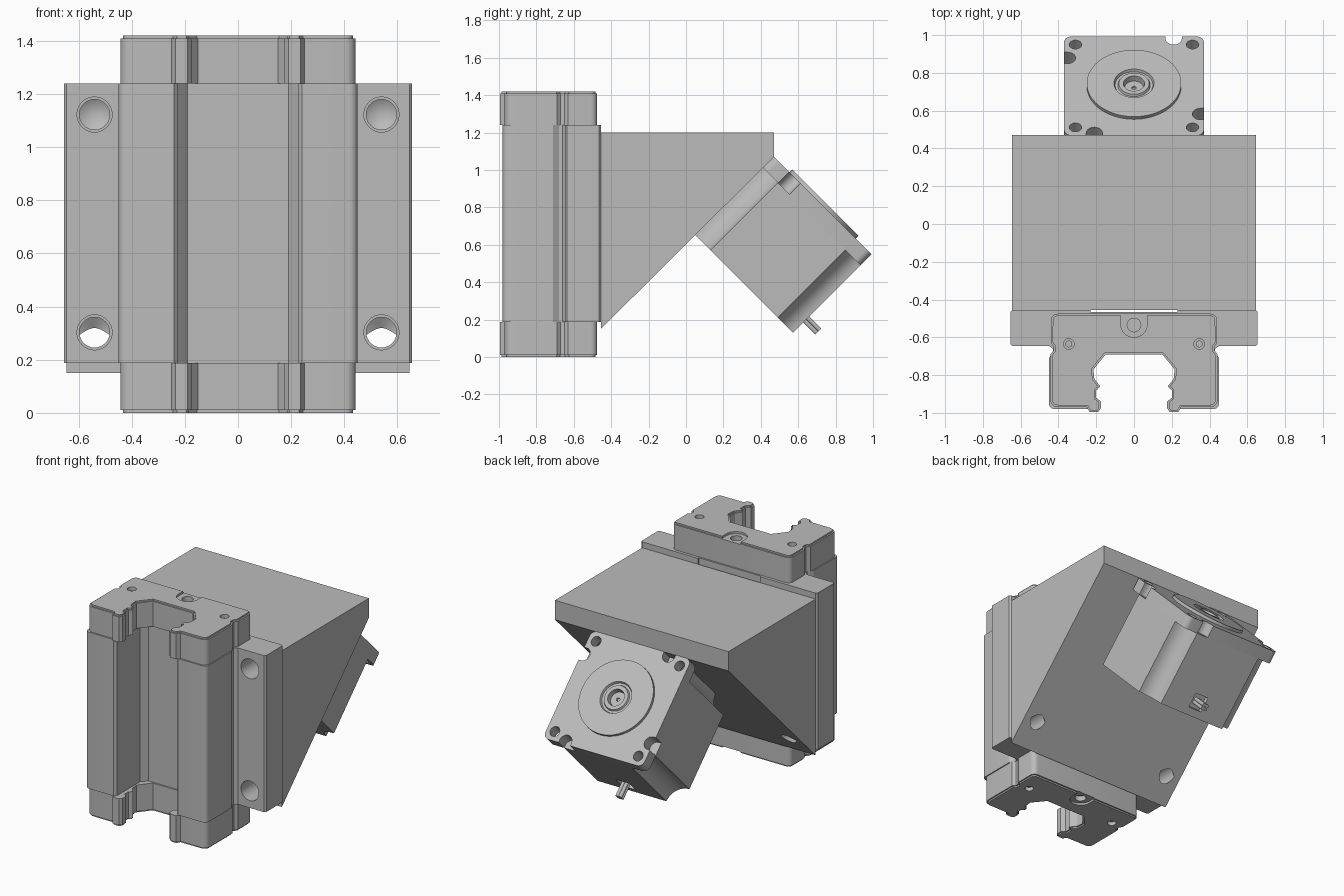
import bpy, bmesh, math
from mathutils import Matrix, Vector

cube = bpy.data.objects.get("Cube")
if cube:
    bpy.data.objects.remove(cube)

COLOR = (0.5, 0.5, 0.5, 1)
mat = bpy.data.materials.new("machined_grey")
mat.use_nodes = True
mat.diffuse_color = COLOR
mat.node_tree.nodes["Principled BSDF"].inputs["Base Color"].default_value = COLOR
parts = []


def finish(name, bm, matrix=Matrix(), cutters=()):
    """Make an object, subtract the cutters and place it."""
    bmesh.ops.recalc_face_normals(bm, faces=bm.faces)
    mesh = bpy.data.meshes.new(name)
    bm.to_mesh(mesh)
    bm.free()
    mesh.materials.append(mat)
    ob = bpy.data.objects.new(name, mesh)
    bpy.context.collection.objects.link(ob)
    for c in cutters:
        m = ob.modifiers.new("cut", 'BOOLEAN')
        m.object, m.solver = c, 'EXACT'
    if cutters:
        bpy.context.view_layer.update()
        ev = ob.evaluated_get(bpy.context.evaluated_depsgraph_get())
        baked = bpy.data.meshes.new_from_object(ev)
        ob.modifiers.clear()
        ob.data = baked
        for c in cutters:
            bpy.data.objects.remove(c)
    ob.matrix_world = matrix
    parts.append(ob)
    return ob


def prism_bm(points, z0, z1, rim=None):
    """Extrude an outline along z; rim adds a stepped, inset end plate."""
    bm = bmesh.new()
    near, far = (z1, z0) if rim == 'low' else (z0, z1)
    face = bm.faces.new([bm.verts.new((x, y, near)) for x, y in points])
    ext = bmesh.ops.extrude_face_region(bm, geom=[face])
    moved = [v for v in ext["geom"] if isinstance(v, bmesh.types.BMVert)]
    bmesh.ops.translate(bm, verts=moved, vec=(0, 0, far - near))
    bmesh.ops.recalc_face_normals(bm, faces=bm.faces)
    if rim:
        end = [f for f in bm.faces if abs(f.calc_center_median().z - far) < 1e-4]
        bmesh.ops.inset_region(bm, faces=end, thickness=0.01)
        ext = bmesh.ops.extrude_face_region(bm, geom=end)
        moved = [v for v in ext["geom"] if isinstance(v, bmesh.types.BMVert)]
        bmesh.ops.delete(bm, geom=end, context='FACES')
        bmesh.ops.translate(bm, verts=moved, vec=(0, 0, 0.01 if far > near else -0.01))
    return bm


def cutter(bm):
    ob = finish("cutter", bm)
    parts.remove(ob)
    ob.hide_render = True
    return ob


def lathe_bm(profile, steps=40):
    bm = bmesh.new()
    vs = [bm.verts.new((r, 0, z)) for r, z in profile]
    es = [bm.edges.new(p) for p in zip(vs, vs[1:])]
    bmesh.ops.spin(bm, geom=vs + es, cent=(0, 0, 0), axis=(0, 0, 1),
                   angle=math.tau, steps=steps, use_duplicate=False)
    bmesh.ops.remove_doubles(bm, verts=bm.verts, dist=1e-5)
    return bm


def rod(x, y, r, z0, z1):
    bm = lathe_bm([(0, z0), (r, z0), (r, z1), (0, z1)], 28)
    bm.transform(Matrix.Translation((x, y, 0)))
    return bm


def arc(cx, cy, r, a0, a1, n=6):
    angles = [math.radians(a0 + (a1 - a0) * i / n) for i in range(n + 1)]
    return [(cx + r * math.cos(a), cy + r * math.sin(a)) for a in angles]


def mirrored(half):
    return half + [(-x, y) for x, y in reversed(half)]


def quarters(corner):
    """Repeat one corner outline round the four corners."""
    pts = []
    for k in range(4):
        for x, y in corner:
            v = Matrix.Rotation(k * math.pi / 2, 2) @ Vector((x, y))
            pts.append((v.x, v.y))
    return pts


def drill(x, z):
    """Blind hole from the front with a conical bottom."""
    bm = lathe_bm([(0, -0.1), (0.066, -0.1), (0.066, 0.195), (0.057, 0.195),
                   (0.057, 0.34), (0, 0.375)], 32)
    bm.transform(Matrix.Translation((x, -0.65, z)) @ Matrix.Rotation(-math.pi / 2, 4, 'X'))
    return cutter(bm)


def drills():
    return [drill(x, z) for x in (-0.54, 0.54) for z in (0.303, 1.123)]


# Flanged carriage body
body = ([(0.23, -0.465), (0.23, -0.455), (0.645, -0.455), (0.655, -0.465),
         (0.655, -0.635), (0.645, -0.645), (0.45, -0.645)]
        + [(0.43, -0.66), (0.43, -0.68), (0.45, -0.71)]
        + arc(0.42, -0.95, 0.03, 0, -90)
        + [(0.24, -0.98), (0.225, -0.965), (0.225, -0.72), (0.19, -0.68)])
finish("carriage_body", prism_bm(mirrored(body), 0.188, 1.24), cutters=drills())

# End caps with stepped cover, screw sockets and grease port
cap = (arc(0.405, -0.51, 0.035, 90, 0)
       + [(0.44, -0.63), (0.425, -0.65), (0.425, -0.67), (0.443, -0.69)]
       + arc(0.403, -0.93, 0.04, 0, -90)
       + [(0.25, -0.97), (0.235, -0.995), (0.19, -0.995), (0.175, -0.975),
          (0.175, -0.94), (0.2, -0.92), (0.2, -0.88), (0.178, -0.86), (0.21, -0.82),
          (0.215, -0.77), (0.15, -0.69)])
slot = [(0.07, -0.44)] + arc(0, -0.53, 0.07, 0, -180, 16) + [(-0.07, -0.44)]
for name, z0, z1, rim, end, s in (("lower_end_cap", 0.01, 0.188, 'low', 0, 1),
                                  ("upper_end_cap", 1.24, 1.41, 'high', 1.42, -1)):
    def span(depth):
        return sorted((end - s * 0.02, end + s * depth))
    holes = [cutter(rod(x, -0.635, 0.028, *span(0.045))) for x in (-0.345, 0.345)]
    holes += [cutter(prism_bm(slot, *span(0.014))), cutter(rod(0, -0.535, 0.036, *span(0.05)))]
    finish(name, prism_bm(mirrored(cap), z0, z1, rim), cutters=holes)
    for x in (-0.345, 0.345):
        finish("cap_screw", rod(x, -0.635, 0.018, *sorted((end + s * 0.02, end + s * 0.05))))

# Wedge bracket: side outline extruded across x
wedge = [(-0.455, 0.15), (0.47, 1.07), (0.47, 1.2), (-0.455, 1.2)]
bm = prism_bm(wedge, -0.645, 0.645)
bm.transform(Matrix(((0, 0, 1, 0), (1, 0, 0, 0), (0, 1, 0, 0), (0, 0, 0, 1))))
finish("wedge_bracket", bm, cutters=drills())

# Motor, built upright and tilted onto the bracket slope
tilt = Matrix.Translation((0, 0.311, 0.391)) @ Matrix.Rotation(-math.pi / 4, 4, 'X')
H = 0.37
hollow = quarters(arc(H, H, 0.115, 270, 180, 8))
socket = prism_bm([(-0.05, H - 0.03), (0.05, H - 0.03), (0.05, 0.4), (-0.05, 0.4)], 0.05, 0.15)
finish("motor_body", prism_bm(hollow, 0, 0.51), tilt, [cutter(socket)])

plate_cuts = [cutter(rod(0, 0, 0.106, 0.55, 0.65))]
notch = [(0.253, 0.4)] + arc(0.21, 0.352, 0.043, 0, -180, 10) + [(0.167, 0.4)]
for k in range(4):
    turn = Matrix.Rotation(k * math.pi / 2, 4, 'Z')
    for bm in (rod(0.31, 0.31, 0.033, 0.45, 0.65), prism_bm(notch, 0.45, 0.65)):
        bm.transform(turn)
        plate_cuts.append(cutter(bm))
finish("motor_front_plate", prism_bm(quarters(arc(H - 0.04, H - 0.04, 0.04, 0, 90)), 0.51, 0.594),
       tilt, plate_cuts)

# Pilot disc with recessed hub
finish("pilot_disc", lathe_bm([(0, 0.555), (0.1, 0.555), (0.1, 0.594), (0.25, 0.594),
                               (0.25, 0.614), (0.106, 0.614), (0.1, 0.6), (0.086, 0.6),
                               (0.08, 0.612), (0.056, 0.612), (0.05, 0.58), (0.012, 0.58),
                               (0.01, 0.57), (0, 0.57)], 64), tilt)

# Cable wires leaving the socket
for k in range(4):
    a = k * math.pi / 2 + math.pi / 4
    bm = rod(0.016 * math.cos(a), 0.016 * math.sin(a), 0.012, 0.33, 0.46)
    bm.transform(Matrix.Translation((0, 0, 0.1)) @ Matrix.Rotation(-math.pi / 2, 4, 'X'))
    finish("motor_wire", bm, tilt)

# Smooth round surfaces, keep edges crisp
bpy.ops.object.select_all(action='DESELECT')
for ob in parts:
    ob.select_set(True)
bpy.context.view_layer.objects.active = parts[0]
bpy.ops.object.shade_smooth_by_angle(angle=math.radians(30))
